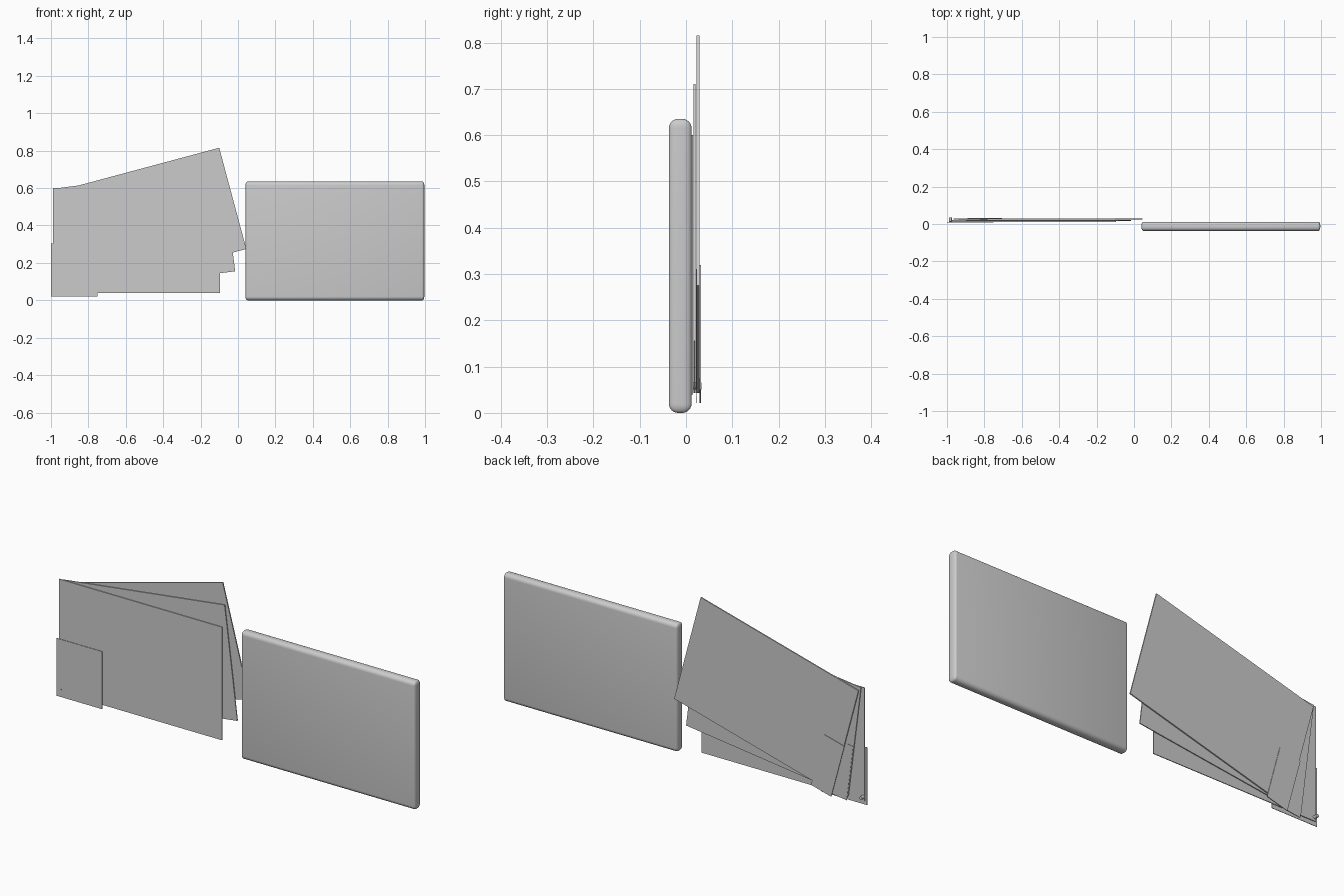
import bpy
import bmesh
import math
from mathutils import Matrix, Vector

cube = bpy.data.objects.get("Cube")
if cube:
    bpy.data.objects.remove(cube, do_unlink=True)

GREY = (0.6, 0.6, 0.6, 1.0)
grey = bpy.data.materials.new("plain grey")
grey.use_nodes = True
grey.diffuse_color = GREY
grey.node_tree.nodes["Principled BSDF"].inputs["Base Color"].default_value = GREY


def add_object(name, bm):
    mesh = bpy.data.meshes.new(name)
    bm.to_mesh(mesh)
    bm.free()
    mesh.materials.append(grey)
    obj = bpy.data.objects.new(name, mesh)
    bpy.context.collection.objects.link(obj)
    return obj


def sheet(name, corner, width, height, y_front, y_back, tilt=0.0):
    """Thin upright plate, tilted in the xz plane about its lower right-hand corner."""
    bm = bmesh.new()
    bmesh.ops.create_cube(bm, size=1)
    bm.transform(Matrix.Translation((0.5, 0, 0.5)))
    bm.transform(Matrix.Diagonal((width, y_back - y_front, height, 1)))
    bm.transform(Matrix.Rotation(math.radians(-tilt), 4, 'Y'))
    bm.transform(Matrix.Translation((corner[0], (y_front + y_back) / 2, corner[1])))
    return add_object(name, bm)


# Rounded case: bevel evenly, then squeeze in x for tighter side edges
low, high = Vector((0.04, -0.037, 0.0)), Vector((0.996, 0.012, 0.635))
size, squeeze = high - low, 0.55
bm = bmesh.new()
bmesh.ops.create_cube(bm, size=1)
bm.transform(Matrix.Diagonal((size.x / squeeze, size.y, size.z, 1)))
bmesh.ops.bevel(bm, geom=bm.edges[:], offset=0.02, segments=6, profile=0.5,
                affect='EDGES')
bm.transform(Matrix.Diagonal((squeeze, 1, 1, 1)))
bm.transform(Matrix.Translation((low + high) / 2))
case = add_object("rounded_case", bm)
bpy.ops.object.select_all(action='DESELECT')
case.select_set(True)
bpy.context.view_layer.objects.active = case
bpy.ops.object.shade_smooth_by_angle(angle=math.radians(35))

# Fan of three large cards
CARD_W, CARD_H = 0.895, 0.56
sheet("front_card", (-0.99, 0.04), CARD_W, CARD_H, 0.011, 0.015)
sheet("middle_card", (-0.903, 0.043), CARD_W, CARD_H, 0.0165, 0.021, 7.2)
sheet("back_card", (-0.82, 0.043), CARD_W, CARD_H, 0.023, 0.029, 15)

# Small corner plates that hold the cards
sheet("front_corner_plate", (-1.0, 0.02), 0.25, 0.285, 0.008, 0.0105)
sheet("middle_corner_plate", (-0.897, 0.021), 0.115, 0.278, 0.0212, 0.0228, 7.2)
sheet("back_corner_plate", (-0.818, 0.021), 0.115, 0.278, 0.0295, 0.032, 15)

# Pin through the lower corner
bm = bmesh.new()
bmesh.ops.create_cone(bm, cap_ends=True, segments=16, radius1=0.008, radius2=0.008,
                      depth=0.027)
bm.transform(Matrix.Rotation(math.radians(90), 4, 'X'))
bm.transform(Matrix.Translation((-0.982, 0.0205, 0.058)))
add_object("corner_pin", bm)
